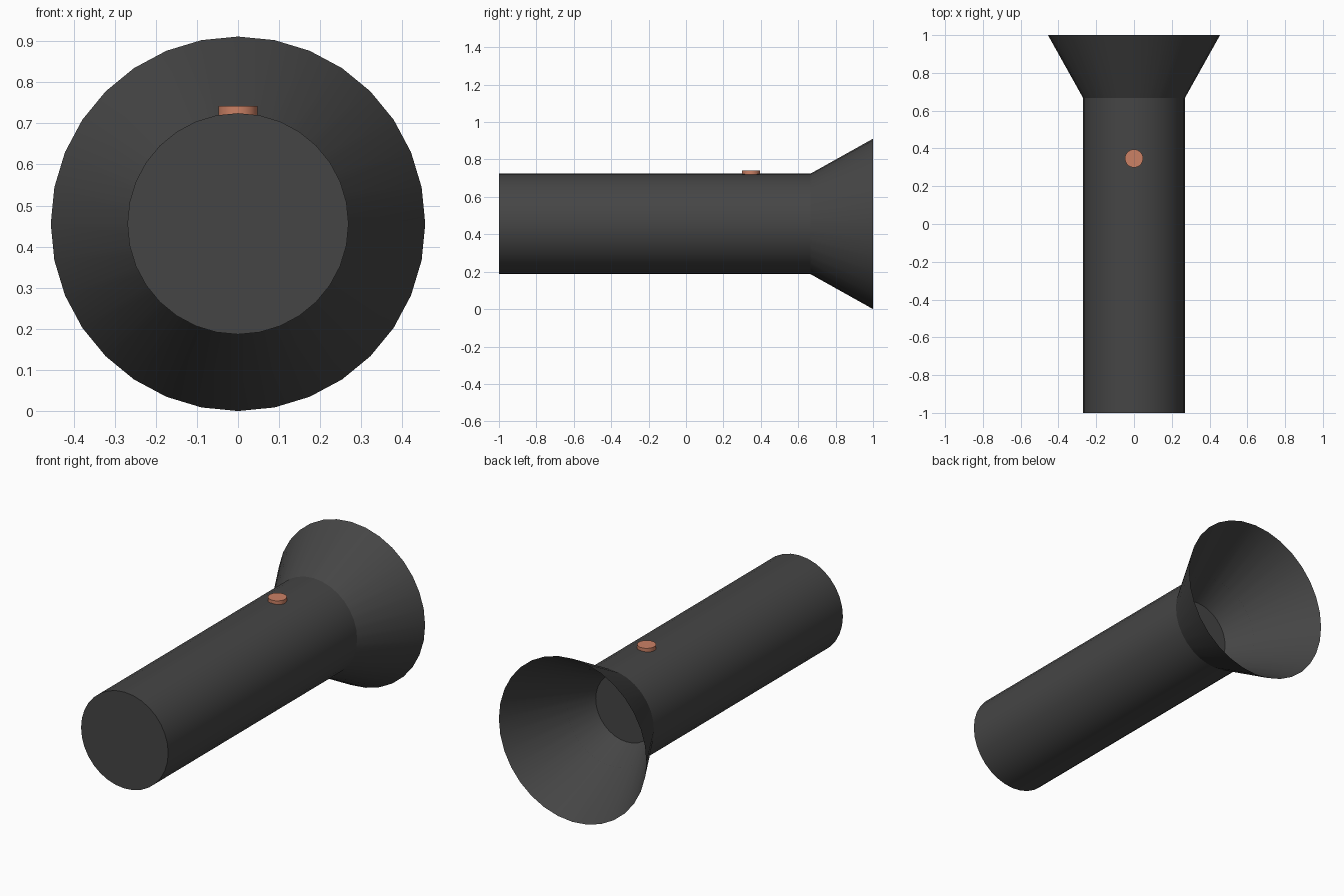
import bpy
import bmesh
import math
from mathutils import Matrix

if "Cube" in bpy.data.objects:
    bpy.data.objects.remove(bpy.data.objects["Cube"])

AXIS_Z = 0.4555   # height of the torch axis
SIDES = 32


def material(name, rgb):
    m = bpy.data.materials.new(name)
    m.diffuse_color = (*rgb, 1.0)
    m.use_nodes = True
    m.node_tree.nodes["Principled BSDF"].inputs["Base Color"].default_value = m.diffuse_color
    return m


def tube(name, r1, r2, start, end, axis, cap_start, cap_end, mat):
    """Circular section between two points on the y or z axis, optional caps."""
    bm = bmesh.new()
    rings = []
    for r, t in ((r1, start), (r2, end)):
        ring = []
        for i in range(SIDES):
            a = 2 * math.pi * i / SIDES
            ring.append(bm.verts.new((r * math.cos(a), r * math.sin(a), t)))
        rings.append(ring)
    for i in range(SIDES):
        j = (i + 1) % SIDES
        bm.faces.new((rings[0][i], rings[0][j], rings[1][j], rings[1][i]))
    if cap_start:
        bm.faces.new(rings[0][::-1])
    if cap_end:
        bm.faces.new(rings[1])
    if axis == 'Y':
        bm.transform(Matrix.Rotation(-math.pi / 2, 4, 'X'))
    mesh = bpy.data.meshes.new(name)
    bm.to_mesh(mesh)
    bm.free()
    mesh.materials.append(mat)
    obj = bpy.data.objects.new(name, mesh)
    bpy.context.collection.objects.link(obj)
    bpy.ops.object.select_all(action='DESELECT')
    obj.select_set(True)
    bpy.context.view_layer.objects.active = obj
    bpy.ops.object.shade_smooth_by_angle(angle=math.radians(30))
    return obj


dark = material("dark_casing", (0.06, 0.06, 0.06))
copper = material("copper_button", (0.6, 0.22, 0.13))

# Handle: closed at the front, open where it meets the reflector
handle = tube("handle", 0.269, 0.269, -1.0, 0.667, 'Y', True, False, dark)
handle.location.z = AXIS_Z

# Flared head: thin open cone whose closed narrow end sits inside the handle
head = tube("flared_head", 0.19, 0.4555, 0.525, 1.0, 'Y', True, False, dark)
head.location.z = AXIS_Z

# Switch button on top of the handle
button = tube("switch_button", 0.048, 0.048, 0.69, 0.742, 'Z', True, True, copper)
button.location.y = 0.347
